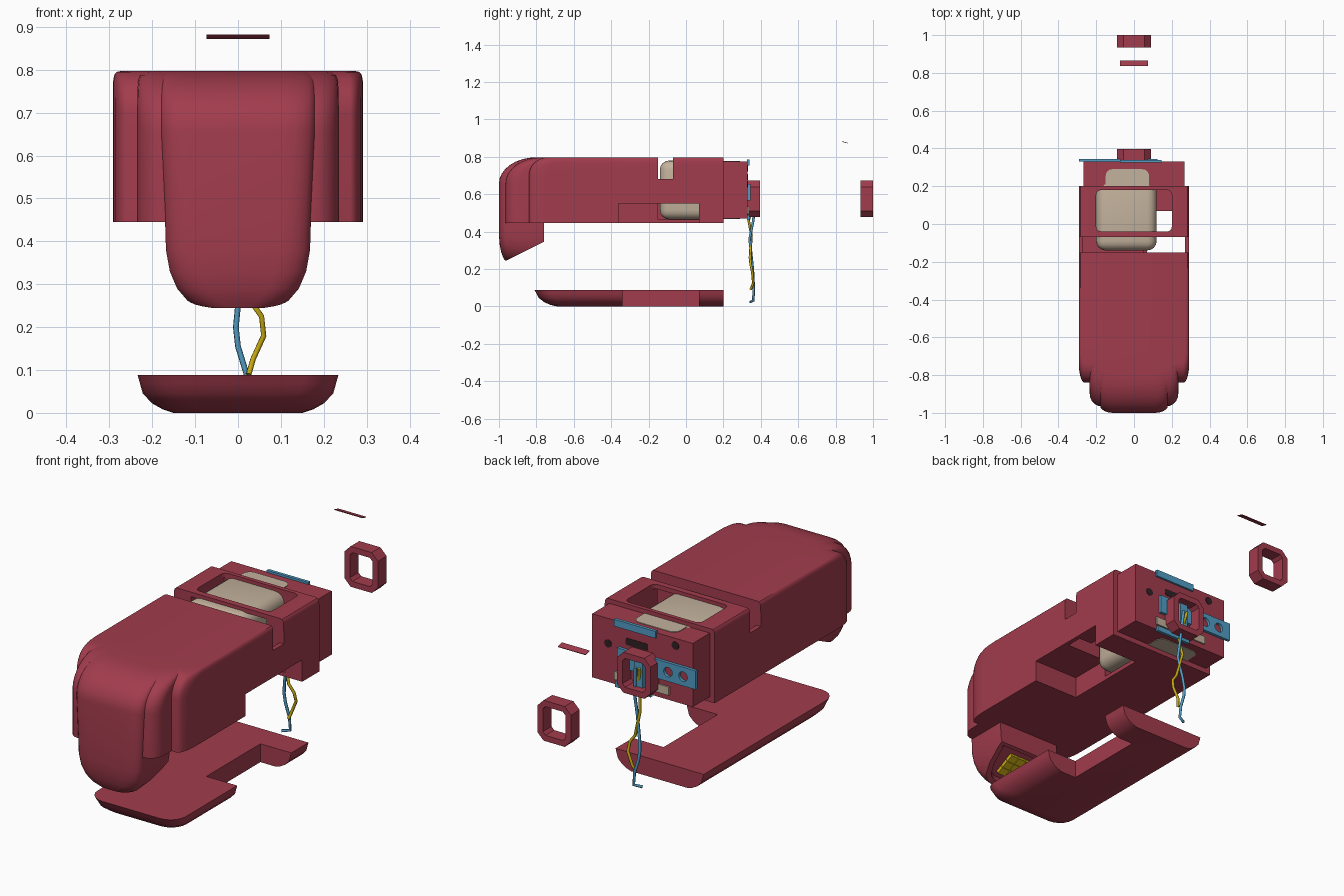
import bpy, bmesh
from math import sin, cos, pi
from mathutils import Vector, Matrix

cube = bpy.data.objects.get("Cube")
if cube:
    bpy.data.objects.remove(cube, do_unlink=True)


def material(name, rgb):
    m = bpy.data.materials.new(name)
    m.use_nodes = True
    m.diffuse_color = (*rgb, 1)
    m.node_tree.nodes["Principled BSDF"].inputs["Base Color"].default_value = (*rgb, 1)
    return m


RED = material("crimson_shell", (0.36, 0.045, 0.074))
BEIGE = material("beige_module", (0.55, 0.445, 0.335))
BLUE = material("blue_bracket", (0.085, 0.34, 0.56))
YELLOW = material("yellow_wire", (0.58, 0.41, 0.006))
DARK = material("dark_hole", (0.03, 0.015, 0.018))


def activate(ob):
    bpy.ops.object.select_all(action='DESELECT')
    ob.select_set(True)
    bpy.context.view_layer.objects.active = ob


def finish(bm, name, mat):
    bmesh.ops.recalc_face_normals(bm, faces=bm.faces)
    me = bpy.data.meshes.new(name)
    bm.to_mesh(me)
    bm.free()
    ob = bpy.data.objects.new(name, me)
    bpy.context.collection.objects.link(ob)
    me.materials.append(mat)
    activate(ob)
    bpy.ops.object.shade_smooth_by_angle(angle=0.6)
    return ob


def box(name, x, y, z, mat=RED, bevel=0, axis=None, segments=4):
    """Box from ranges; bevels edges along one axis, or all edges."""
    bm = bmesh.new()
    bmesh.ops.create_cube(bm, size=1)
    for v in bm.verts:
        v.co = [r[0] if c < 0 else r[1] for c, r in zip(v.co, (x, y, z))]
    if bevel:
        edges = [e for e in bm.edges if axis is None
                 or abs((e.verts[0].co - e.verts[1].co).normalized()[axis]) > 0.9]
        bmesh.ops.bevel(bm, geom=edges, offset=bevel, segments=segments,
                        profile=0.5, affect='EDGES')
    return finish(bm, name, mat)


def disc(name, x, y, z, radius, depth, mat):
    bm = bmesh.new()
    bmesh.ops.create_cone(bm, cap_ends=True, segments=20, radius1=radius,
                          radius2=radius, depth=depth,
                          matrix=Matrix.Translation((x, y, z)) @ Matrix.Rotation(pi / 2, 4, 'X'))
    return finish(bm, name, mat)


def cut(ob, *cutters):
    """Subtract the cutters from ob and remove them."""
    for c in cutters:
        mod = ob.modifiers.new("cut", 'BOOLEAN')
        mod.operation = 'DIFFERENCE'
        mod.solver = 'EXACT'
        mod.object = c
        activate(ob)
        bpy.ops.object.modifier_apply(modifier=mod.name)
        bpy.data.objects.remove(c, do_unlink=True)
    activate(ob)
    bpy.ops.object.shade_smooth_by_angle(angle=0.6)


def loft(rings, back, rx, ry, steps=5):
    """Stack plan outlines (z, half width, front y) with rounded front corners."""
    bm = bmesh.new()
    loops = []
    for z, w, front in rings:
        arc = [(w - rx + rx * cos(a), front + ry - ry * sin(a))
               for a in (i * pi / 2 / steps for i in range(steps + 1))]
        half = [(w, back)] + arc
        pts = half + [(-px, py) for px, py in reversed(half)]
        loops.append([bm.verts.new((px, py, z)) for px, py in pts])
    n = len(loops[0])
    for a, b in zip(loops, loops[1:]):
        for i in range(n):
            bm.faces.new((a[i], a[(i + 1) % n], b[(i + 1) % n], b[i]))
    bm.faces.new(loops[0])
    bm.faces.new(loops[-1])
    return bm


def dome(w, front, top, height, run, side, steps=8):
    """Rings that round the top front edge over, with a small side chamfer."""
    return [(top - height + height * sin(a), w - side * (1 - cos(a)) ** 3,
             front + run * (1 - cos(a)))
            for a in (i * pi / 2 / steps for i in range(steps + 1))]


# Main shell with its stepped front
TOP, FLOOR = 0.797, 0.445
shell = finish(loft([(FLOOR, 0.292, -0.84)] + dome(0.292, -0.84, TOP, 0.1, 0.1, 0.018),
                    0.2, 0.03, 0.1), "main_shell", RED)
cut(shell,
    box("cavity", (-0.2, 0.2), (-0.1, 0.19), (0.465, 0.775)),
    box("slot_cavity", (-0.27, 0.27), (-0.15, -0.07), (0.465, 0.775)),
    box("top_slot", (-0.4, 0.4), (-0.15, -0.07), (0.68, 0.9)),
    box("top_window", (-0.2, 0.2), (-0.04, 0.18), (0.7, 0.9), RED, 0.025, 2),
    box("side_recess", (0.05, 0.4), (-0.36, 0.07), (0.4, 0.55)))

finish(loft([(FLOOR, 0.235, -0.965)] + dome(0.235, -0.965, TOP, 0.14, 0.19, 0.025),
            -0.7, 0.06, 0.07), "front_step", RED)

# Nose: rounded below, cut on a slant, with an open pocket
nose_rings = [(0.245, 0.09, -0.968), (0.262, 0.118, -0.978), (0.29, 0.142, -0.988),
              (0.33, 0.159, -0.996), (0.38, 0.168, -1), (FLOOR, 0.17, -1)]
bm = loft(nose_rings + dome(0.18, -1, TOP, 0.14, 0.2, 0.03), -0.76, 0.07, 0.04)
slant = Vector((0, -0.447, 0.894))
res = bmesh.ops.bisect_plane(bm, geom=bm.verts[:] + bm.edges[:] + bm.faces[:],
                             plane_co=(0, -0.96, 0.245), plane_no=slant, clear_inner=True)
rim = [e for e in res["geom_cut"] if isinstance(e, bmesh.types.BMEdge)]
cap = bmesh.ops.contextual_create(bm, geom=rim)["faces"]
bmesh.ops.recalc_face_normals(bm, faces=bm.faces)
bmesh.ops.inset_region(bm, faces=cap, thickness=0.025)
bmesh.ops.inset_region(bm, faces=cap, thickness=0.01, depth=-0.02)
finish(bm, "nose", RED)

# Yellow sensor tiles in the nose pocket
for i in range(3):
    for j in range(3):
        tile = box("sensor_tile", (-0.021, 0.021), (-0.018, 0.018), (-0.012, 0.012), YELLOW)
        along = (j - 1) * 0.038
        tile.location = ((i - 1) * 0.044, -0.86 + along * 0.894, 0.31 + along * 0.447)
        tile.rotation_euler = (0.464, 0, 0)

# Inner module, showing through the openings
box("inner_module", (-0.2, 0.12), (-0.14, 0.24), (0.465, 0.78), BEIGE, 0.05)
box("module_tail", (-0.15, 0.08), (0.17, 0.29), (0.467, 0.778), BEIGE, 0.035, 2)

# Rear block with holes
box("rear_block", (-0.267, 0.267), (0.18, 0.33), (0.47, 0.775))
for x, z in ((0.183, 0.655), (-0.175, 0.74)):
    disc("screw_hole", x, 0.33, z, 0.019, 0.004, DARK)
box("rear_slot", (-0.03, 0.09), (0.325, 0.332), (0.675, 0.708), DARK, 0.012, 1)

# Blue brackets
strip = box("side_bracket", (-0.292, 0.125), (0.33, 0.344), (0.565, 0.655), BLUE)
cut(strip, *[disc("hole", x, 0.335, 0.61, 0.023, 0.1, BLUE) for x in (-0.225, -0.145)])
box("top_bracket", (-0.075, 0.145), (0.325, 0.34), (0.752, 0.785), BLUE)
box("bottom_bracket", (-0.05, 0.14), (0.325, 0.34), (0.462, 0.488), BLUE)
box("socket_core", (-0.022, 0.022), (0.335, 0.36), (0.5, 0.66), BLUE)
for x in (-0.11, 0.11):
    box("socket_clip", (x - 0.035, x + 0.035), (0.325, 0.338), (0.495, 0.535), BEIGE)

# Socket frame on the block and its loose twin
for name, y in (("socket_frame", (0.33, 0.396)), ("loose_frame", (0.934, 1.0))):
    frame = box(name, (-0.089, 0.089), y, (0.478, 0.672), RED, 0.033, 1, 1)
    cut(frame, box("hole", (-0.06, 0.06), (y[0] - 0.1, y[1] + 0.1), (0.506, 0.644),
                   RED, 0.014, 1, 1))

# Loose thin tab
tab = box("loose_tab", (-0.074, 0.074), (-0.016, 0.016), (-0.0015, 0.0015))
tab.location = (0, 0.851, 0.877)
tab.rotation_euler = (-0.26, 0, 0)

# Bottom cover with a side notch
cover = finish(loft([(0, 0.15, -0.69), (0.008, 0.175, -0.725), (0.022, 0.2, -0.757),
                     (0.045, 0.222, -0.787), (0.07, 0.229, -0.8), (0.088, 0.234, -0.81)],
                    0.2, 0.08, 0.08), "bottom_cover", RED)
cut(cover, box("notch", (0.07, 0.4), (-0.34, 0.07), (-0.1, 0.2)))


# Hanging wires
def wire(name, points, mat):
    cu = bpy.data.curves.new(name, 'CURVE')
    cu.dimensions = '3D'
    cu.bevel_depth = 0.007
    cu.bevel_resolution = 1
    cu.use_fill_caps = True
    sp = cu.splines.new('POLY')
    sp.points.add(len(points) - 1)
    for p, co in zip(sp.points, points):
        p.co = (*co, 1)
    cu.materials.append(mat)
    ob = bpy.data.objects.new(name, cu)
    bpy.context.collection.objects.link(ob)


wire("blue_lead", [(0.01, 0.37, 0.6), (0.02, 0.36, 0.46), (0.02, 0.34, 0.36),
                   (0, 0.352, 0.25), (-0.005, 0.357, 0.2), (0, 0.36, 0.155),
                   (0.02, 0.362, 0.09), (0.025, 0.36, 0.03), (-0.01, 0.345, 0.024)], BLUE)
wire("yellow_lead", [(-0.01, 0.37, 0.6), (0.01, 0.335, 0.46), (0, 0.35, 0.38),
                     (0.03, 0.342, 0.26), (0.055, 0.346, 0.225), (0.06, 0.355, 0.18),
                     (0.035, 0.36, 0.125), (0.025, 0.346, 0.09)], YELLOW)
